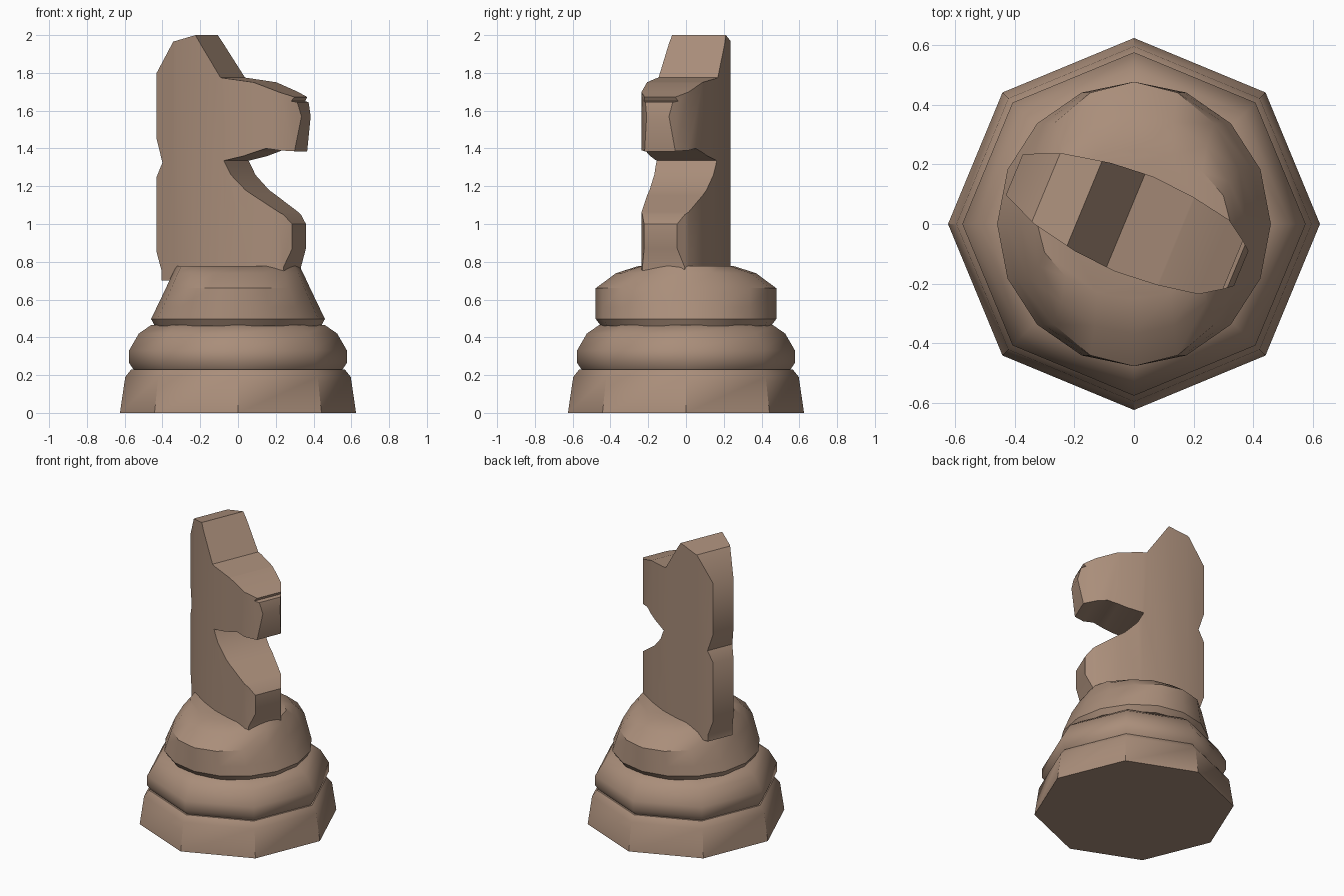
import bpy, bmesh, math

if "Cube" in bpy.data.objects:
    bpy.data.objects.remove(bpy.data.objects["Cube"])

wood = bpy.data.materials.new("light_brown")
wood.diffuse_color = (0.40, 0.27, 0.195, 1)
wood.use_nodes = True
wood.node_tree.nodes["Principled BSDF"].inputs["Base Color"].default_value = wood.diffuse_color


def finish(bm, name, angle):
    bmesh.ops.recalc_face_normals(bm, faces=bm.faces)
    mesh = bpy.data.meshes.new(name)
    bm.to_mesh(mesh)
    bm.free()
    mesh.materials.append(wood)
    ob = bpy.data.objects.new(name, mesh)
    bpy.context.collection.objects.link(ob)
    bpy.ops.object.select_all(action='DESELECT')
    ob.select_set(True)
    bpy.context.view_layer.objects.active = ob
    bpy.ops.object.shade_smooth_by_angle(angle=math.radians(angle))
    return ob


def loft(name, rings, sides, angle):
    """Stack of capped elliptical rings given as (z, radius x, radius y)."""
    bm = bmesh.new()
    loops = []
    for z, rx, ry in rings:
        loops.append([bm.verts.new((rx * math.cos(2 * math.pi * i / sides),
                                    ry * math.sin(2 * math.pi * i / sides), z))
                      for i in range(sides)])
    for a, b in zip(loops, loops[1:]):
        for i in range(sides):
            j = (i + 1) % sides
            bm.faces.new((a[i], a[j], b[j], b[i]))
    bm.faces.new(loops[0][::-1])
    bm.faces.new(loops[-1])
    return finish(bm, name, angle)


# Octagonal foot and rounded ring above it
loft("foot", [(0, .625, .625), (.19, .597, .597), (.23, .565, .565)], 8, 40)
loft("base_ring", [(.225, .55, .55), (.265, .577, .577), (.33, .577, .577),
                   (.42, .525, .525), (.465, .46, .46)], 8, 40)

# Collar: round below, pinched in x towards the top
loft("collar", [(.46, .44, .45), (.497, .46, .478), (.56, .43, .478),
                (.66, .382, .478), (.74, .345, .37), (.778, .325, .25)], 16, 35)

# Horse body: side outline (length, height), with a lens-shaped thickness
outline = [(-.40, .70), (-.40, .75), (-.435, .85), (-.435, 1.25), (-.395, 1.325),
           (-.435, 1.45), (-.435, 1.80), (-.32, 1.965), (-.18, 2.0),
           (-.03, 1.775), (.155, 1.75), (.36, 1.672), (.345, 1.65), (.372, 1.645),
           (.39, 1.57), (.36, 1.385), (.29, 1.39), (.22, 1.40), (.10, 1.36),
           (-.01, 1.335), (.03, 1.26), (.11, 1.18), (.31, 1.05), (.35, 1.0),
           (.35, .87), (.31, .77), (.32, .70)]
thickness = [(-.435, .075), (-.31, .128), (-.15, .16), (0, .172), (.15, .16),
             (.29, .135), (.36, .088), (.39, .064)]


def half_width(u):
    for (u0, w0), (u1, w1) in zip(thickness, thickness[1:]):
        if u <= u1 + 1e-6:
            return w0 + (w1 - w0) * (u - u0) / (u1 - u0)
    return thickness[-1][1]


bm = bmesh.new()
near = [bm.verts.new((u, -1, z)) for u, z in outline]
far = [bm.verts.new((u, 1, z)) for u, z in outline]
bm.faces.new(near)
bm.faces.new(far[::-1])
for i in range(len(outline)):
    j = (i + 1) % len(outline)
    bm.faces.new((near[i], far[i], far[j], near[j]))
for u, _ in thickness[1:-1]:
    bmesh.ops.bisect_plane(bm, geom=bm.verts[:] + bm.edges[:] + bm.faces[:],
                           dist=1e-5, plane_co=(u, 0, 0), plane_no=(1, 0, 0))
for v in bm.verts:
    v.co.y *= half_width(v.co.x)
horse = finish(bm, "horse_body", 38)
horse.rotation_euler.z = math.radians(-22.5)
